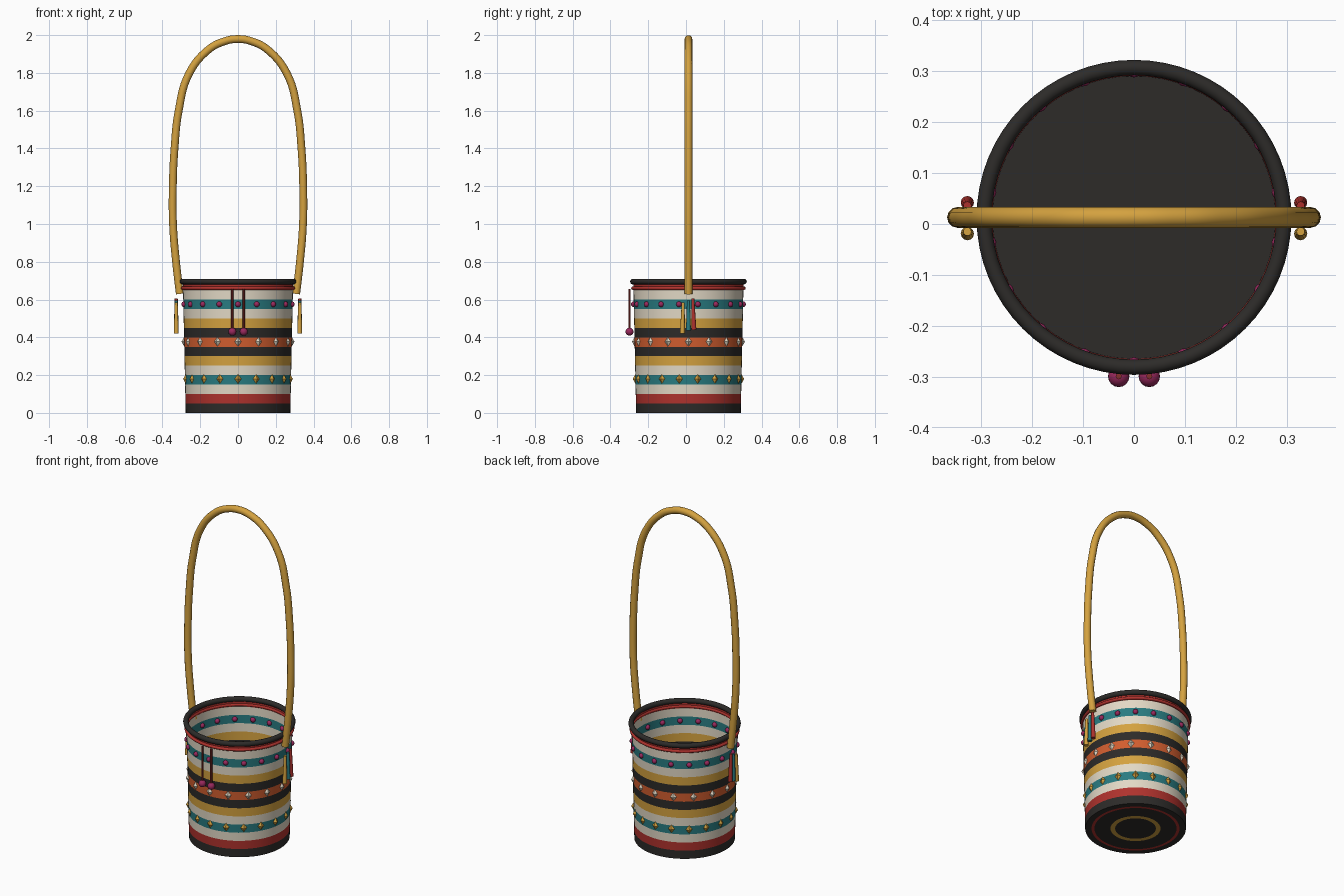
import bpy, bmesh, math
from mathutils import Vector, Matrix

if "Cube" in bpy.data.objects:
    bpy.data.objects.remove(bpy.data.objects["Cube"])

CY = 0.013          # basket axis offset in y
H, R0, R1 = 0.70, 0.277, 0.292
SEG = 64

COL = {
    'black': (0.026, 0.024, 0.022), 'red': (0.43, 0.032, 0.026),
    'cream': (0.76, 0.69, 0.56), 'teal': (0.022, 0.20, 0.22),
    'mustard': (0.66, 0.36, 0.05), 'orange': (0.64, 0.11, 0.028),
    'magenta': (0.32, 0.022, 0.11), 'cord_red': (0.25, 0.03, 0.025),
}
MAT = {}
for n, c in COL.items():
    MAT[n] = bpy.data.materials.new(n)
    MAT[n].diffuse_color = (*c, 1)


def wall_r(z):
    return R0 + (R1 - R0) * z / H


def finish(name, bm, mats, smooth=True):
    me = bpy.data.meshes.new(name)
    for f in bm.faces:
        f.smooth = smooth
    bm.to_mesh(me)
    bm.free()
    for m in mats:
        me.materials.append(MAT[m])
    ob = bpy.data.objects.new(name, me)
    bpy.context.collection.objects.link(ob)
    return ob


def ring(bm, r, z, seg=SEG):
    return [bm.verts.new((r * math.cos(2 * math.pi * i / seg),
                          CY + r * math.sin(2 * math.pi * i / seg), z)) for i in range(seg)]


def bridge(bm, a, b, mat=0):
    n = len(a)
    for i in range(n):
        bm.faces.new((a[i], a[(i + 1) % n], b[(i + 1) % n], b[i])).material_index = mat


def torus(name, R, r, z, mat):
    bpy.ops.mesh.primitive_torus_add(location=(0, CY, z), major_radius=R, minor_radius=r,
                                     major_segments=SEG, minor_segments=12)
    ob = bpy.context.object
    ob.name = name
    ob.data.materials.append(MAT[mat])
    bpy.ops.object.shade_smooth()


# woven wall: fourteen equal colour bands
bands = ['black', 'red', 'cream', 'teal', 'cream', 'mustard', 'black',
         'orange', 'black', 'mustard', 'cream', 'teal', 'cream', 'red']
names = list(COL)
bm = bmesh.new()
rings = [ring(bm, wall_r(H * i / 14), H * i / 14) for i in range(15)]
for i, b in enumerate(bands):
    bridge(bm, rings[i], rings[i + 1], names.index(b))
finish('basket_wall', bm, names)

# underside with concentric coloured rings
bm = bmesh.new()
radii = [R0, 0.242, 0.226, 0.138, 0.112]
loops = [ring(bm, r, 0) for r in radii]
for i, b in enumerate(['black', 'red', 'black', 'mustard']):
    bridge(bm, loops[i + 1], loops[i], names.index(b))
bm.faces.new(loops[-1][::-1])
finish('basket_base', bm, names, False)

# inside floor
bm = bmesh.new()
bm.faces.new(ring(bm, wall_r(0.02), 0.02))
finish('basket_floor', bm, ['black'], False)

# rim and trim
torus('rim', 0.294, 0.015, 0.695, 'black')
torus('rim_trim', 0.294, 0.009, 0.66, 'red')


def decor_row(name, count, z, mat, bead=False):
    bm = bmesh.new()
    for i in range(count):
        rot = Matrix.Rotation(2 * math.pi * i / count, 4, 'Z')
        m = Matrix.Translation((0, CY, z)) @ rot @ Matrix.Translation((0, -wall_r(z), 0))
        if bead:
            bmesh.ops.create_uvsphere(bm, u_segments=12, v_segments=8, radius=0.015, matrix=m)
        else:
            top, bot, l, r, f, k = [bm.verts.new(m @ Vector(p)) for p in (
                (0, 0, .025), (0, 0, -.025), (-.018, 0, 0), (.018, 0, 0), (0, -.014, 0), (0, .003, 0))]
            belt = [l, f, r, k]
            for j in range(4):
                bm.faces.new((belt[j], belt[(j + 1) % 4], top))
                bm.faces.new((belt[(j + 1) % 4], belt[j], bot))
    finish(name, bm, [mat], bead)


decor_row('lower_diamonds', 18, 0.18, 'mustard')
decor_row('middle_diamonds', 16, 0.377, 'cream')
decor_row('upper_beads', 18, 0.575, 'magenta', True)

# tall arched handle, right half mirrored
half = [(0.308, 0.63), (0.328, 0.80), (0.344, 1.0), (0.345, 1.2), (0.336, 1.4),
        (0.314, 1.6), (0.262, 1.79), (0.16, 1.92), (0.07, 1.968)]
path = half + [(0, 1.979)] + [(-x, z) for x, z in reversed(half)]
cu = bpy.data.curves.new('handle', 'CURVE')
cu.dimensions = '3D'
cu.bevel_depth = 0.0205
cu.bevel_resolution = 4
cu.use_fill_caps = True
cu.resolution_u = 8
sp = cu.splines.new('BEZIER')
sp.bezier_points.add(len(path) - 1)
for p, (x, z) in zip(sp.bezier_points, path):
    p.co = (x, CY, z)
    p.handle_left_type = p.handle_right_type = 'AUTO'
cu.materials.append(MAT['mustard'])
handle = bpy.data.objects.new('handle', cu)
bpy.context.collection.objects.link(handle)


def strand(name, top, bottom, r_top, r_bot, mat, seg=12):
    a, b = Vector(top), Vector(bottom)
    d = a - b
    bm = bmesh.new()
    bmesh.ops.create_cone(bm, cap_ends=True, segments=seg, radius1=r_bot, radius2=r_top, depth=d.length,
                          matrix=Matrix.Translation((a + b) / 2) @ d.to_track_quat('Z', 'Y').to_matrix().to_4x4())
    ob = finish(name, bm, [mat])
    bpy.context.view_layer.objects.active = ob
    ob.select_set(True)
    bpy.ops.object.shade_smooth_by_angle(angle=math.radians(40))
    ob.select_set(False)


bpy.ops.object.select_all(action='DESELECT')
# tassels below both handle ends
for side, s in (('left', -1), ('right', 1)):
    for y0, y1, zt, zb, mat in ((-0.015, -0.019, 0.585, 0.42, 'mustard'),
                                (0.013, 0.013, 0.595, 0.435, 'teal'),
                                (0.036, 0.042, 0.605, 0.44, 'red')):
        strand(f'{side}_tassel_{mat}', (s * 0.327, y0, zt), (s * 0.327, y1, zb), 0.008, 0.013, mat)

# front hanging cords with end beads
for side, s in (('left', -1), ('right', 1)):
    strand(f'{side}_cord', (s * 0.03, -0.299, 0.655), (s * 0.03, -0.299, 0.43), 0.006, 0.006, 'cord_red', 8)
    bm = bmesh.new()
    bmesh.ops.create_uvsphere(bm, u_segments=16, v_segments=10, radius=0.021,
                              matrix=Matrix.Translation((s * 0.03, -0.299, 0.43)))
    finish(f'{side}_cord_bead', bm, ['magenta'])

for m in bpy.data.materials:
    if m.users and not m.is_grease_pencil:
        m.use_nodes = True
        m.node_tree.nodes["Principled BSDF"].inputs["Base Color"].default_value = m.diffuse_color
